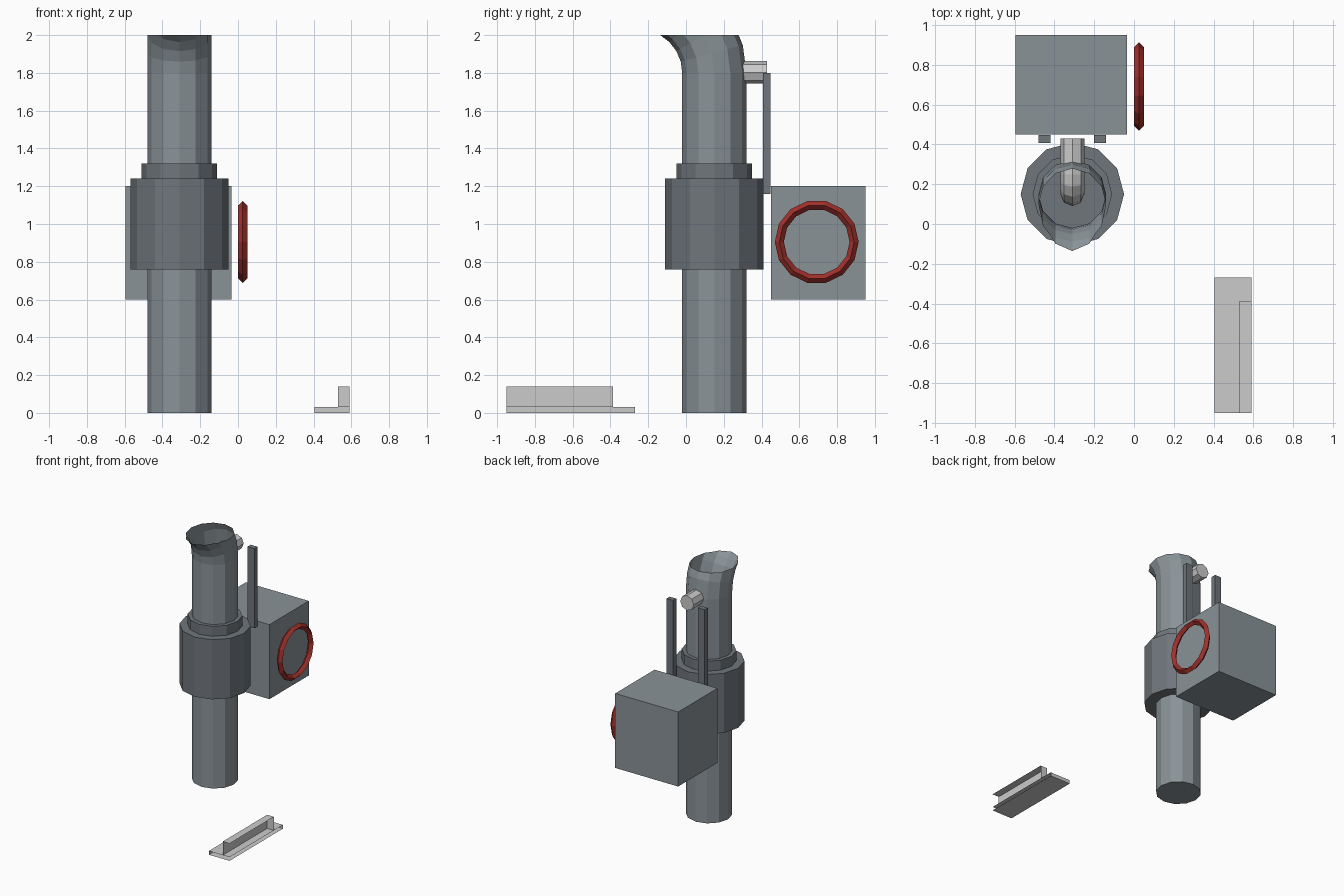
import bpy, bmesh
from math import sin, cos, pi, radians
from mathutils import Vector

if "Cube" in bpy.data.objects:
    bpy.data.objects.remove(bpy.data.objects["Cube"])


def material(name, rgb):
    m = bpy.data.materials.new(name)
    m.diffuse_color = (*rgb, 1)
    m.use_nodes = True
    m.node_tree.nodes["Principled BSDF"].inputs["Base Color"].default_value = m.diffuse_color
    return m


STEEL = material("steel", (0.25, 0.29, 0.31))
DARK = material("dark_steel", (0.16, 0.18, 0.20))
RED = material("red_paint", (0.36, 0.03, 0.025))


def finish(bm, name, mat=None):
    me = bpy.data.meshes.new(name)
    bm.to_mesh(me)
    bm.free()
    ob = bpy.data.objects.new(name, me)
    bpy.context.collection.objects.link(ob)
    if mat:
        me.materials.append(mat)
    return ob


def box(name, lo, hi, mat=None, drop=()):
    """Box from corner to corner; faces whose normal is in drop are left out."""
    lo, hi = Vector(lo), Vector(hi)
    bm = bmesh.new()
    bmesh.ops.create_cube(bm, size=1)
    bm.normal_update()
    gone = [f for f in bm.faces if any(f.normal.dot(Vector(d)) > 0.9 for d in drop)]
    bmesh.ops.delete(bm, geom=gone, context='FACES')
    for v in bm.verts:
        v.co = (lo + hi) / 2 + v.co * (hi - lo)
    return finish(bm, name, mat)


def tube(name, x, stations, radius, sides, mat, clip=None):
    """Sweep a ring along (y, z, direction angle) stations in the plane x."""
    bm = bmesh.new()
    rings = []
    for y, z, a in stations:
        across = Vector((0, -sin(a), cos(a)))
        c = Vector((x, y, z))
        rings.append([bm.verts.new(c + radius * (cos(t) * across + sin(t) * Vector((1, 0, 0))))
                      for t in (2 * pi * i / sides for i in range(sides))])
    for a, b in zip(rings, rings[1:]):
        for i in range(sides):
            j = (i + 1) % sides
            bm.faces.new((a[i], a[j], b[j], b[i]))
    bm.faces.new(rings[0])
    bm.faces.new(rings[-1])
    bmesh.ops.recalc_face_normals(bm, faces=bm.faces)
    if clip:  # flat open mouth
        bmesh.ops.bisect_plane(bm, geom=bm.verts[:] + bm.edges[:] + bm.faces[:],
                               plane_co=(0, 0, clip), plane_no=(0, 0, 1), clear_outer=True)
    return finish(bm, name, mat)


def bend(cy, cz, r, start, stop, steps):
    """Arc stations; the sweep turns counter-clockwise in the y-z plane."""
    out = []
    for i in range(steps + 1):
        a = radians(start + (stop - start) * i / steps)
        out.append((cy + r * cos(a), cz + r * sin(a), a + pi / 2))
    return out


PX, PY = -0.31, 0.15
UP = pi / 2

# Main pipe, curving forward and cut off level at the top
tube("main_pipe", PX, [(PY, 0, UP)] + bend(PY - 0.4, 1.8, 0.4, 0, 75, 5), 0.17, 12, STEEL, clip=2.0)

# Sleeve and its upper collar
tube("sleeve", PX, [(PY, 0.76, UP), (PY, 1.24, UP)], 0.26, 12, DARK)
tube("sleeve_collar", PX, [(PY, 1.24, UP), (PY, 1.32, UP)], 0.20, 12, DARK)

# Small feed pipe entering the back and turning down inside
elbow = bend(PY + 0.1, 1.703, 0.1, 90, 180, 4)
tube("feed_pipe", PX, [(0.43, 1.803, pi)] + elbow + [(PY, 1.6, 1.5 * pi)], 0.06, 8, None)

# Box behind the pipe with two mounting posts
box("housing", (-0.595, 0.45, 0.60), (-0.035, 0.95, 1.20), STEEL)
for side, x in (("left", -0.45), ("right", -0.17)):
    box(f"post_{side}", (x - 0.03, 0.408, 1.16), (x + 0.03, 0.448, 1.80), DARK)

# Red hand wheel ring with a diamond cross-section
bm = bmesh.new()
N = 14
rings = []
for i in range(N):
    a = 2 * pi * i / N
    rings.append([bm.verts.new((0.025 + 0.025 * sin(b),
                                0.692 + (0.198 + 0.024 * cos(b)) * cos(a),
                                0.905 + (0.198 + 0.024 * cos(b)) * sin(a)))
                  for b in (0, pi / 2, pi, 1.5 * pi)])
for i in range(N):
    a, b = rings[i], rings[(i + 1) % N]
    for k in range(4):
        m = (k + 1) % 4
        bm.faces.new((a[k], b[k], b[m], a[m]))
bmesh.ops.recalc_face_normals(bm, faces=bm.faces)
finish(bm, "wheel_ring", RED)

# Floor rail: plate and kerb, both open where they are cut at the right and front
cut = [(1, 0, 0), (0, -1, 0)]
box("rail_plate", (0.405, -0.95, 0), (0.59, -0.27, 0.03), drop=cut)
box("rail_kerb", (0.53, -0.95, 0.03), (0.59, -0.387, 0.14), drop=cut + [(0, 0, -1)])
